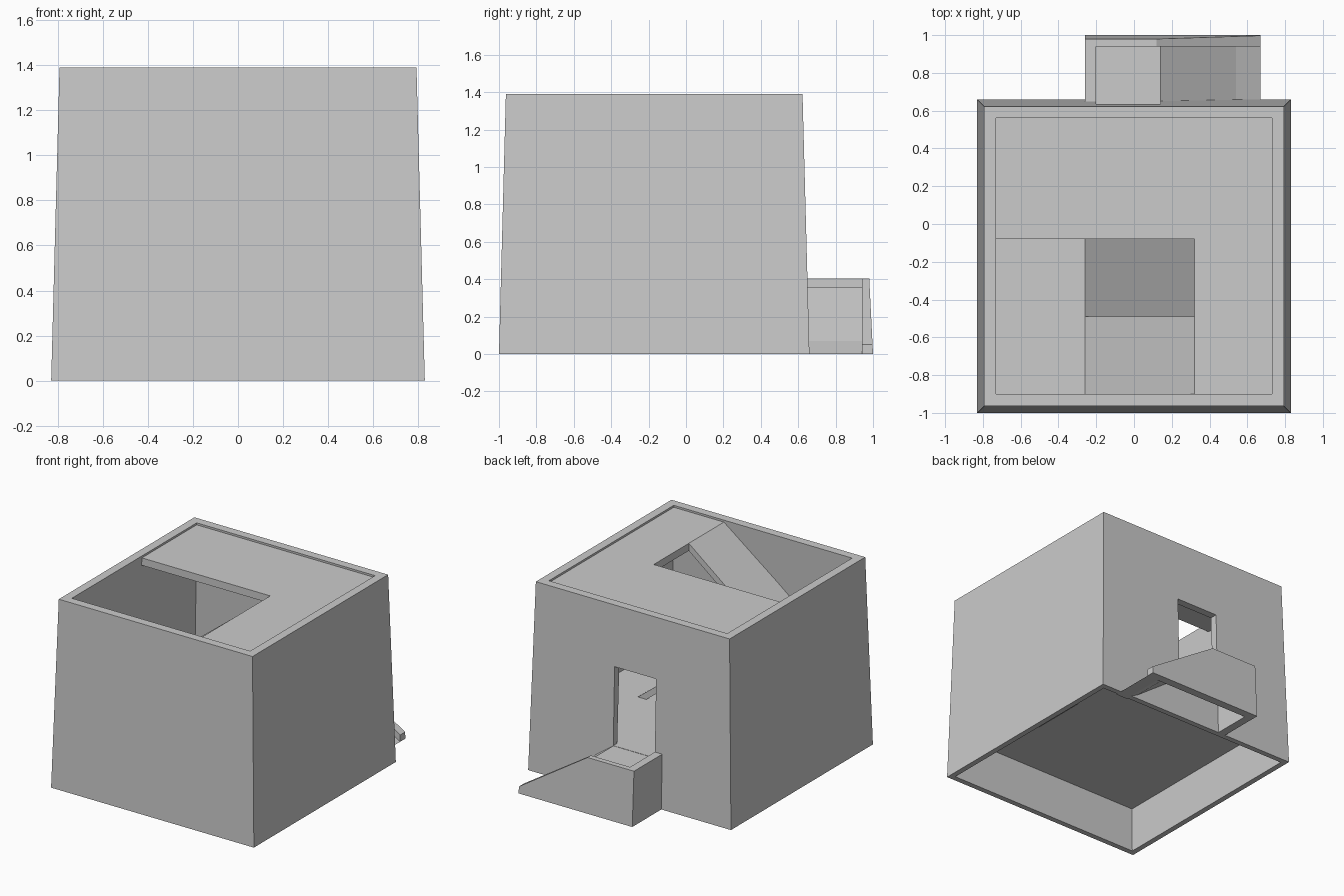
import bpy, bmesh
from mathutils import Vector

if "Cube" in bpy.data.objects:
    bpy.data.objects.remove(bpy.data.objects["Cube"])

CY = -0.17  # centre of the tower in y


def finish(name, bm):
    bmesh.ops.recalc_face_normals(bm, faces=bm.faces[:])
    me = bpy.data.meshes.new(name)
    bm.to_mesh(me)
    bm.free()
    ob = bpy.data.objects.new(name, me)
    bpy.context.collection.objects.link(ob)
    return ob


def prism(name, pts, axis, a, b):
    """Extrude an outline (xz for axis 'y', xy for axis 'z') from a to b."""
    bm = bmesh.new()
    place = (lambda p: (p[0], a, p[1])) if axis == 'y' else (lambda p: (p[0], p[1], a))
    face = bm.faces.new([bm.verts.new(place(p)) for p in pts])
    ext = bmesh.ops.extrude_face_region(bm, geom=[face])
    move = Vector((0, b - a, 0)) if axis == 'y' else Vector((0, 0, b - a))
    for g in ext['geom']:
        if isinstance(g, bmesh.types.BMVert):
            g.co += move
    return finish(name, bm)


def rect(x0, x1, y0, y1):
    return [(x0, y0), (x1, y0), (x1, y1), (x0, y1)]


def slab(path, t):
    """Give a line in xz a vertical thickness."""
    return path + [(x, z - t) for x, z in reversed(path)]


# Tapered hollow walls, open at top and bottom
bm = bmesh.new()
rings = []
for h, z in [(0.83, 0), (0.793, 1.39), (0.73, 1.39), (0.79, 0)]:
    rings.append([bm.verts.new((sx * h, CY + sy * h, z))
                  for sx, sy in [(-1, -1), (1, -1), (1, 1), (-1, 1)]])
for i in range(4):
    r, s = rings[i], rings[(i + 1) % 4]
    for j in range(4):
        k = (j + 1) % 4
        bm.faces.new([r[j], r[k], s[k], s[j]])
walls = finish("tower_walls", bm)

# Doorway in the back wall
cutter = prism("doorway_cutter", rect(-0.2, 0.14, 0.5, 0.8), 'z', 0.362, 0.94)
cutter.hide_render = True
mod = walls.modifiers.new("doorway", 'BOOLEAN')
mod.operation = 'DIFFERENCE'
mod.solver = 'EXACT'
mod.object = cutter
bpy.context.view_layer.objects.active = walls
bpy.ops.object.modifier_apply(modifier=mod.name)
bpy.data.objects.remove(cutter)

# Floor and L-shaped roof
prism("floor", rect(-0.785, 0.785, CY - 0.785, CY + 0.785), 'z', 0.32, 0.36)
prism("roof", [(-0.74, -0.08), (0.32, -0.08), (0.32, CY - 0.74), (0.74, CY - 0.74),
               (0.74, CY + 0.74), (-0.74, CY + 0.74)], 'z', 1.32, 1.375)

# Inside ramps: down from the roof, landing, back down to the floor
prism("upper_ramp", slab([(0.32, 1.375), (-0.26, 0.92)], 0.055), 'y', CY - 0.745, -0.49)
prism("landing", rect(-0.755, -0.26, CY - 0.755, -0.08), 'z', 0.865, 0.92)
prism("lower_ramp", slab([(-0.26, 0.92), (0.45, 0.36)], 0.055), 'y', -0.49, -0.08)

# Outside ramp up to the doorway
prism("entry_ramp", [(0.67, 0), (0.54, 0.07), (0.14, 0.36), (-0.21, 0.36),
                     (-0.21, 0.32), (0.12, 0.32), (0.52, 0.03), (0.58, 0)], 'y', 0.61, 0.95)
prism("entry_side_wall", [(-0.26, 0), (0.67, 0), (0.67, 0.05), (0.12, 0.405),
                          (-0.26, 0.405)], 'y', 0.94, 1.0)
prism("entry_end_wall", rect(-0.26, -0.2, 0.63, 0.94), 'z', 0, 0.405)

# Slight lean on the outer face of the side wall
side = bpy.data.objects["entry_side_wall"]
for v in side.data.vertices:
    if v.co.y > 0.97:
        v.co.y -= 0.05 * v.co.z
